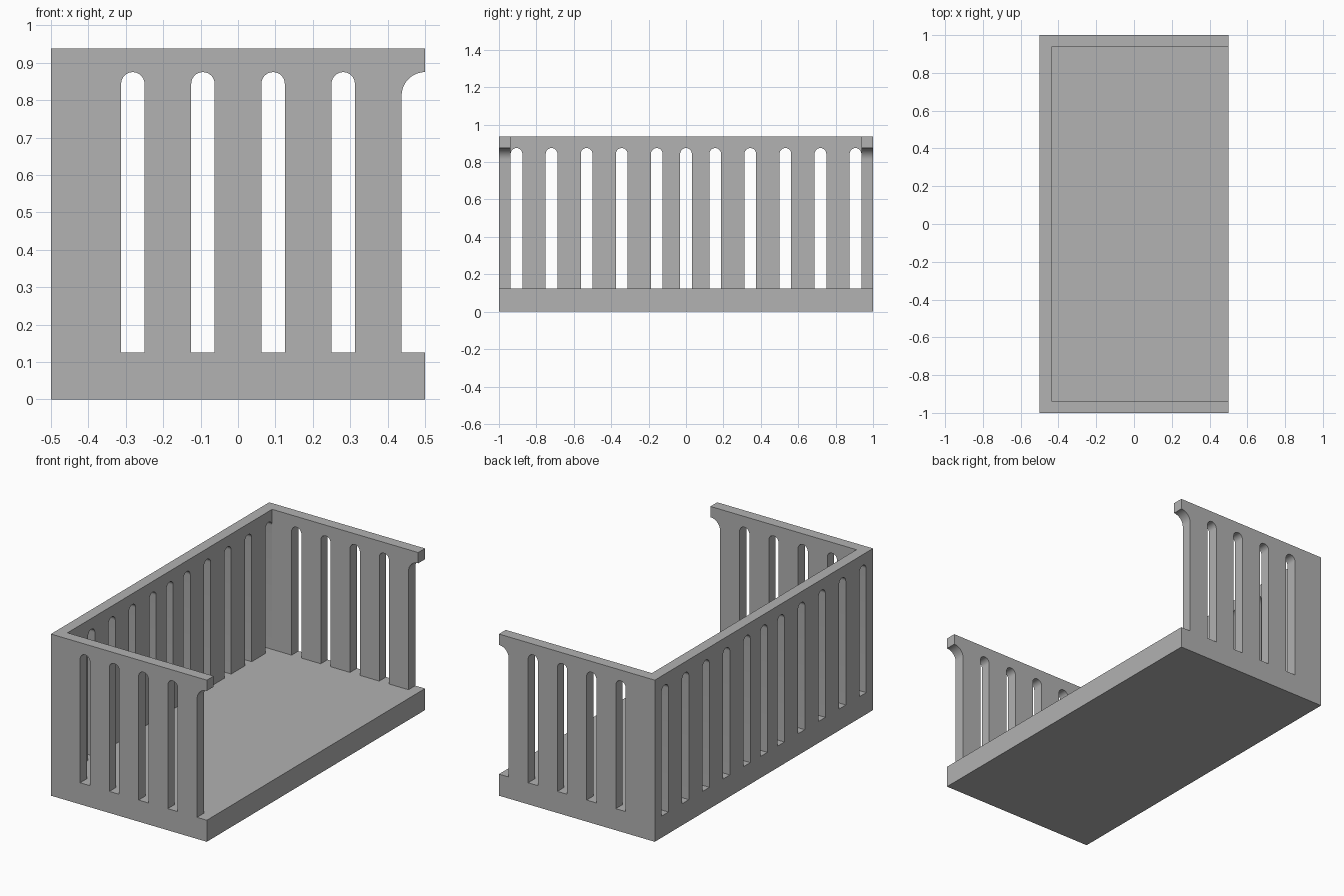
import bpy
import bmesh
import math
from mathutils import Matrix, Vector

old = bpy.data.objects.get("Cube")
if old:
    bpy.data.objects.remove(old, do_unlink=True)

T = 1 / 16            # wall thickness and slot width
SILL = 2 * T          # floor top and slot bottom
CROWN = 14 * T        # highest point of every slot
TOP = 15 * T          # wall top
HALF_X, HALF_Y = 0.5, 1.0

grey = bpy.data.materials.new("plain grey")
grey.use_nodes = True
colour = (0.445, 0.445, 0.445, 1)
grey.diffuse_color = colour
grey.node_tree.nodes["Principled BSDF"].inputs["Base Color"].default_value = colour


def finish(bm, name):
    bmesh.ops.recalc_face_normals(bm, faces=bm.faces[:])
    mesh = bpy.data.meshes.new(name)
    bm.to_mesh(mesh)
    bm.free()
    mesh.materials.append(grey)
    obj = bpy.data.objects.new(name, mesh)
    bpy.context.collection.objects.link(obj)
    bpy.ops.object.select_all(action='DESELECT')
    obj.select_set(True)
    bpy.context.view_layer.objects.active = obj
    bpy.ops.object.shade_smooth_by_angle(angle=math.radians(30))
    return obj


def arch(centre, radius, sweep=math.pi, steps=16):
    """Points of an arch from its left spring point towards the right."""
    return [(centre - radius * math.cos(sweep * i / steps),
             CROWN - radius + radius * math.sin(sweep * i / steps))
            for i in range(steps + 1)]


def slotted_wall(name, start, end, arches, matrix):
    """Flat wall in u and z, pierced under each arch, extruded inwards by T."""
    bm = bmesh.new()

    def face(points):
        bm.faces.new([bm.verts.new((u, 0, z)) for u, z in points])

    def post(a, b, spring_a, spring_b):
        left = [(a, z) for z in (TOP, spring_a, SILL, 0) if z is not None]
        right = [(b, z) for z in (0, SILL, spring_b, TOP) if z is not None]
        face(left + right)

    edge, spring = start, None
    for points in arches:
        (a, za), (b, zb) = points[0], points[-1]
        post(edge, a, spring, za)
        face([(a, 0), (b, 0), (b, SILL), (a, SILL)])
        face(points + [(b, TOP), (a, TOP)])
        edge, spring = b, zb
    if end - edge > 0.001:
        post(edge, end, spring, None)

    bmesh.ops.remove_doubles(bm, verts=bm.verts[:], dist=0.0001)
    result = bmesh.ops.extrude_face_region(bm, geom=bm.faces[:], use_keep_orig=True)
    moved = [v for v in result["geom"] if isinstance(v, bmesh.types.BMVert)]
    bmesh.ops.translate(bm, verts=moved, vec=Vector((0, T, 0)))
    bmesh.ops.transform(bm, matrix=matrix, verts=bm.verts[:])
    return finish(bm, name)


# Floor slab between the walls
bm = bmesh.new()
bmesh.ops.create_cube(bm, size=1)
bmesh.ops.scale(bm, vec=(2 * HALF_X - T, 2 * (HALF_Y - T), SILL), verts=bm.verts[:])
bmesh.ops.translate(bm, vec=(T / 2, 0, SILL / 2), verts=bm.verts[:])
finish(bm, "floor")

# End walls: four slots and a quarter-arch notch at the open side
end_arches = [arch((i - 1.5) * 3 * T, T / 2) for i in range(4)]
end_arches.append(arch(HALF_X, T, math.pi / 2))
for name, side in (("front_wall", 1), ("back_wall", -1)):
    place = Matrix.Scale(side, 4, (0, 1, 0)) @ Matrix.Translation((0, -HALF_Y, 0))
    slotted_wall(name, -HALF_X + T, HALF_X, end_arches, place)

# Long wall: a centre slot with five slots on each side
offsets = [(2.5 + 3 * i) * T for i in range(5)]
centres = [-c for c in reversed(offsets)] + [0] + offsets
place = Matrix.Translation((-HALF_X, 0, 0)) @ Matrix.Rotation(-math.pi / 2, 4, 'Z')
slotted_wall("right_wall", -HALF_Y, HALF_Y, [arch(c, T / 2) for c in centres], place)
